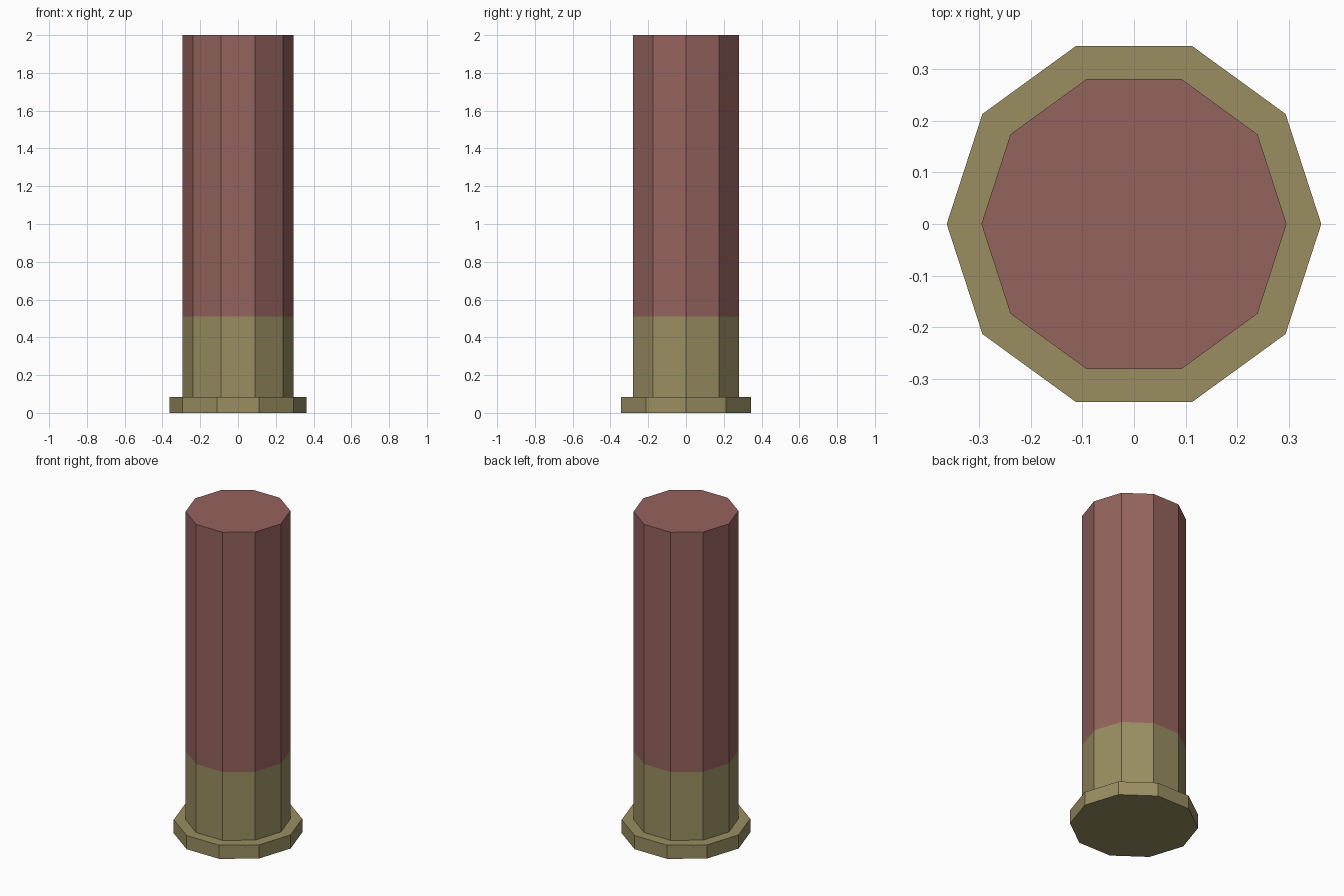
import bpy, bmesh
from math import cos, sin, tau

if "Cube" in bpy.data.objects:
    bpy.data.objects.remove(bpy.data.objects["Cube"])

SIDES = 10


def material(name, color):
    mat = bpy.data.materials.new(name)
    mat.diffuse_color = (*color, 1)
    mat.use_nodes = True
    mat.node_tree.nodes["Principled BSDF"].inputs["Base Color"].default_value = mat.diffuse_color
    return mat


# Profile rings from bottom to top: (radius, height)
PROFILE = [(0.362, 0), (0.362, 0.085), (0.295, 0.085), (0.295, 0.51), (0.295, 2)]

bm = bmesh.new()
rings = [[bm.verts.new((r * cos(tau * i / SIDES), r * sin(tau * i / SIDES), z))
          for i in range(SIDES)] for r, z in PROFILE]

# Rim, ledge, brass base wall, and red tube wall (last band)
for band, (low, high) in enumerate(zip(rings, rings[1:])):
    for i in range(SIDES):
        j = (i + 1) % SIDES
        face = bm.faces.new((low[i], low[j], high[j], high[i]))
        face.material_index = 1 if band == len(rings) - 2 else 0

# Flat ends
bm.faces.new(rings[0][::-1])
bm.faces.new(rings[-1]).material_index = 1

mesh = bpy.data.meshes.new("cartridge_shell")
bm.to_mesh(mesh)
bm.free()
mesh.materials.append(material("brass", (0.32, 0.27, 0.12)))
mesh.materials.append(material("red_plastic", (0.30, 0.125, 0.11)))
bpy.context.collection.objects.link(bpy.data.objects.new("cartridge_shell", mesh))
